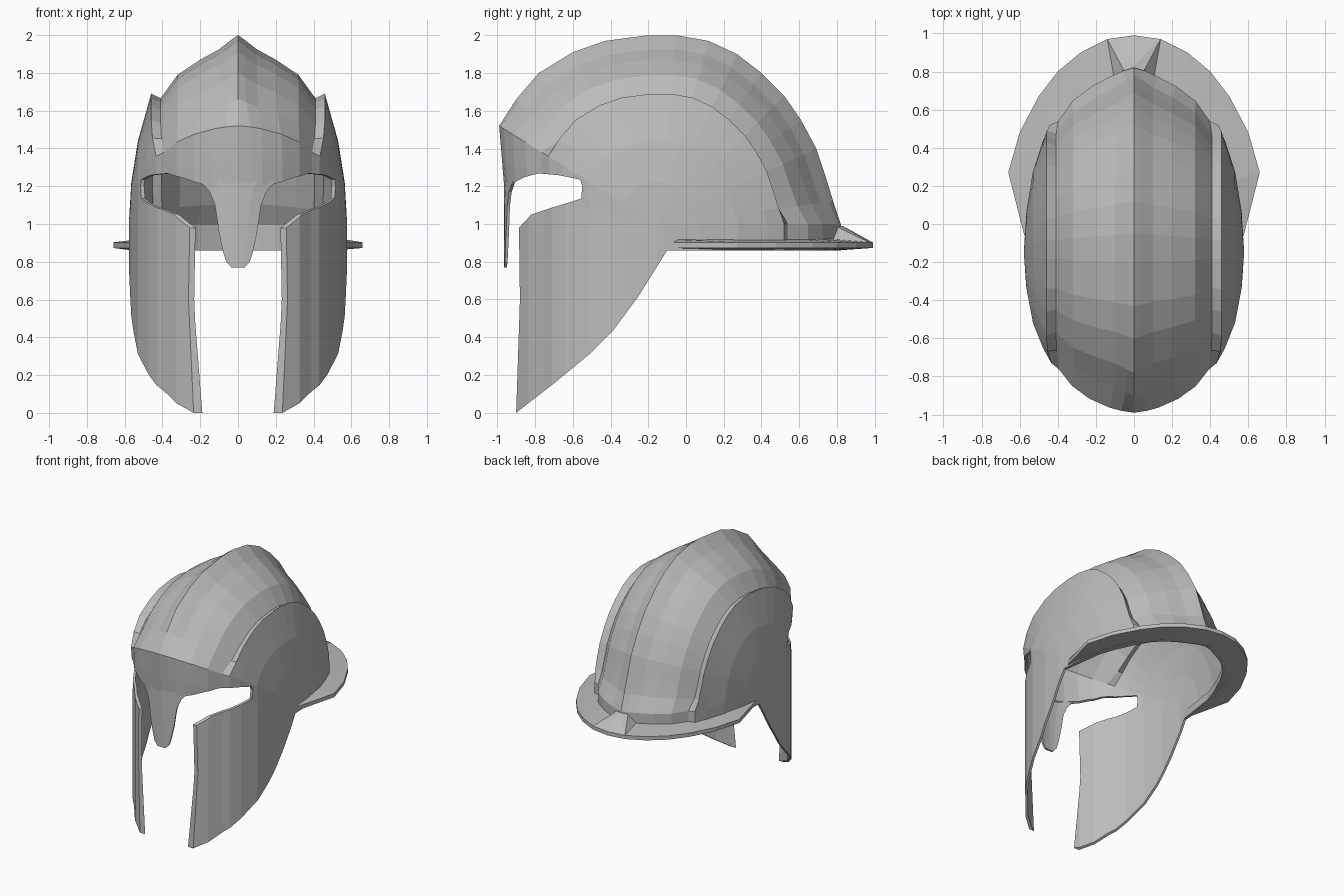
import bpy, bmesh, math

if "Cube" in bpy.data.objects:
    bpy.data.objects.remove(bpy.data.objects["Cube"])

steel = bpy.data.materials.new("grey_steel")
steel.use_nodes = True
steel.diffuse_color = (0.5, 0.5, 0.5, 1)
steel.node_tree.nodes["Principled BSDF"].inputs["Base Color"].default_value = (0.5, 0.5, 0.5, 1)


def new_object(name, bm):
    mesh = bpy.data.meshes.new(name)
    bm.to_mesh(mesh)
    bm.free()
    mesh.materials.append(steel)
    obj = bpy.data.objects.new(name, mesh)
    bpy.context.collection.objects.link(obj)
    return obj


def add_grid(bm, rows):
    """Skin a list of equally long rows of points with quads."""
    grid = [[bm.verts.new(p) for p in row] for row in rows]
    for a, b in zip(grid, grid[1:]):
        for i in range(len(a) - 1):
            bm.faces.new((a[i], a[i + 1], b[i + 1], b[i]))


def bake(obj):
    """Apply all modifiers."""
    bpy.context.view_layer.update()
    deps = bpy.context.evaluated_depsgraph_get()
    mesh = bpy.data.meshes.new_from_object(obj.evaluated_get(deps))
    obj.modifiers.clear()
    obj.data = mesh


# Shell: crest outline (y, z) from nape to brow, scaled towards the ear
ear_y, ear_z = -0.15, 1.0
outline = [(.82, 1.0), (.78, 1.12), (.74, 1.25), (.69, 1.4), (.61, 1.55), (.52, 1.68),
           (.4, 1.8), (.27, 1.9), (.12, 1.97), (-.05, 2.0), (-.2, 2.0), (-.43, 1.97),
           (-.6, 1.91), (-.78, 1.8), (-.9, 1.66), (-.99, 1.52), (-.975, 1.34),
           (-.962, 1.18), (-.965, 1.0)]
# (scale, half width) rings with crest and ledge, and the plain rings they fade into
crown = [(1, 0), (.975, .035), (.925, .1), (.87, .2), (.79, .32), (.665, .41),
         (.69, .46), (.6, .485), (.44, .53), (.22, .565), (0, .578)]
plain = [(1, 0), (.99, .07), (.975, .13), (.92, .235), (.84, .325), (.74, .39),
         (.69, .43), (.6, .475), (.44, .53), (.22, .565), (0, .578)]


def section(y, z):
    angle = math.degrees(math.atan2(z - ear_z, y - ear_y))
    w = max(0, min(1, .4 + angle / 15, (150 - angle) / 15))
    points = []
    for (s1, x1), (s0, x0) in zip(crown, plain):
        s, x = s0 + (s1 - s0) * w, x0 + (x1 - x0) * w
        points.append((x, ear_y + s * (y - ear_y), ear_z + s * (z - ear_z)))
    return points


bm = bmesh.new()
sections = [section(y, z) for y, z in outline]
add_grid(bm, sections)
# Straight skirt below the dome, from nape to face
rim = sections[0] + sections[-1][-2::-1]
add_grid(bm, [[(x, y, z) for x, y, _ in rim] for z in (1.0, .8, .6, .4, .2, -.1)])
bmesh.ops.remove_doubles(bm, verts=bm.verts, dist=.0005)
bmesh.ops.recalc_face_normals(bm, faces=bm.faces)
side = max(bm.faces, key=lambda f: f.calc_center_median().x)
if side.normal.x < 0:
    bmesh.ops.reverse_faces(bm, faces=bm.faces)
shell = new_object("helmet_shell", bm)
mirror = shell.modifiers.new("mirror", 'MIRROR')
mirror.merge_threshold = .001
solid = shell.modifiers.new("thickness", 'SOLIDIFY')
solid.thickness = .018
solid.offset = -1

# Cutter: eye opening, face gap, cheek edge and neck line
cut = [(-1.3, 1.17), (-.96, 1.17), (-.935, 1.2), (-.9, 1.225), (-.85, 1.25), (-.78, 1.268),
       (-.67, 1.258), (-.56, 1.235), (-.55, 1.2), (-.555, 1.135), (-.6, 1.12),
       (-.7, 1.09), (-.82, 1.05), (-.885, .98), (-.88, .6), (-.9, 0), (-.7, .155),
       (-.5, .32), (-.39, .43), (-.25, .62), (-.1, .86), (1.2, .86), (1.2, -.3), (-1.3, -.3)]
bm = bmesh.new()
face = bm.faces.new([bm.verts.new((-1, y, z)) for y, z in cut])
ext = bmesh.ops.extrude_face_region(bm, geom=[face])
bmesh.ops.translate(bm, vec=(2, 0, 0),
                    verts=[v for v in ext["geom"] if isinstance(v, bmesh.types.BMVert)])
bmesh.ops.recalc_face_normals(bm, faces=bm.faces)
cutter = new_object("opening_cutter", bm)
cutter.hide_render = True
boolean = shell.modifiers.new("openings", 'BOOLEAN')
boolean.operation = 'DIFFERENCE'
boolean.solver = 'EXACT'
boolean.object = cutter
bake(shell)
bpy.data.objects.remove(cutter)

# Nose guard: tapered, slightly curved plate
bm = bmesh.new()
guard = [(1.23, .2), (1.17, .15), (1.1, .122), (.95, .1), (.85, .078), (.8, .062), (.77, .035)]
add_grid(bm, [[(t * w, -.965 + 1.2 * (t * w) ** 2, z) for t in (-1, -.5, 0, .5, 1)]
              for z, w in guard])
bmesh.ops.recalc_face_normals(bm, faces=bm.faces)
bm.faces.ensure_lookup_table()
if bm.faces[0].normal.y > 0:
    bmesh.ops.reverse_faces(bm, faces=bm.faces)
nose = new_object("nose_guard", bm)
solid = nose.modifiers.new("thickness", 'SOLIDIFY')
solid.thickness = .015
solid.offset = -1
bake(nose)

# Neck brim: wedge section swept round the back
outer = [(.575, -.06), (.66, .27), (.6, .48), (.5, .67), (.4, .8), (.28, .9), (.14, .97), (0, .99)]
inner = [(.555, -.1), (.51, .22), (.465, .35), (.4, .49), (.335, .6), (.24, .7), (.12, .77), (0, .8)]


def both(points):
    return points + [(-x, y) for x, y in points[-2::-1]]


bm = bmesh.new()
rows = []
for (ox, oy), (ix, iy) in zip(both(outer), both(inner)):
    rows.append([(ix, iy, .92), (ox, oy, .903), (ox, oy, .873), (ix, iy, .86), (ix, iy, .92)])
add_grid(bm, rows)
bmesh.ops.remove_doubles(bm, verts=bm.verts, dist=.0005)
bmesh.ops.holes_fill(bm, edges=[e for e in bm.edges if e.is_boundary])
bmesh.ops.recalc_face_normals(bm, faces=bm.faces)
new_object("neck_brim", bm)

# Small wedge where the crest meets the brim
bm = bmesh.new()
for s in (-1, 1):
    for p in ((.05, .8, .985), (.14, .97, .903), (.11, .77, .915)):
        bm.verts.new((s * p[0], p[1], p[2]))
bm.verts.new((0, .83, .99))
bm.verts.new((0, .988, .903))
bmesh.ops.convex_hull(bm, input=bm.verts)
bmesh.ops.recalc_face_normals(bm, faces=bm.faces)
new_object("crest_wedge", bm)
